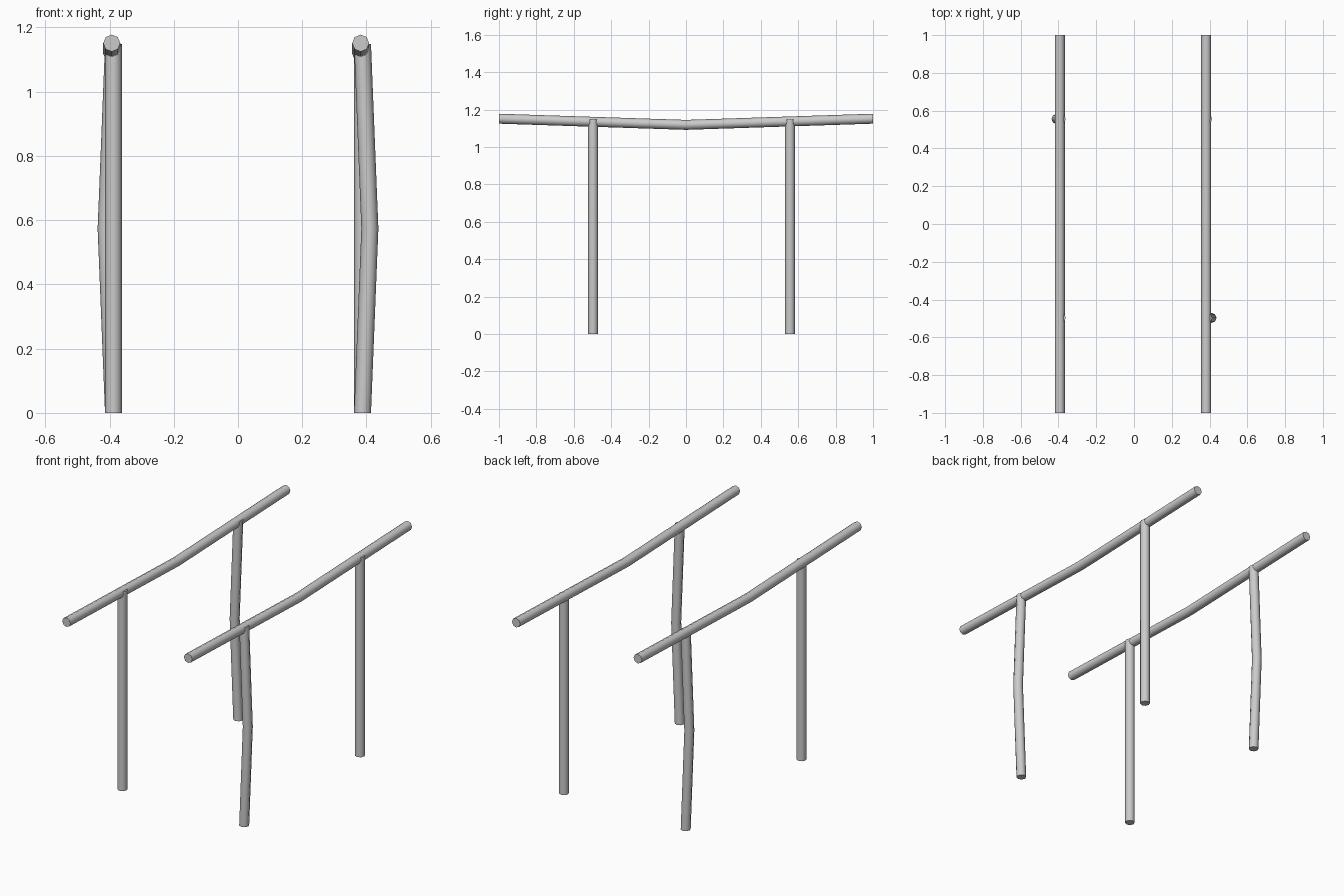
import bpy, bmesh, math
from mathutils import Vector

if "Cube" in bpy.data.objects:
    bpy.data.objects.remove(bpy.data.objects["Cube"])

R = 0.0265   # tube radius
SIDES = 8


def tube(name, path, axis):
    """Capped eight-sided tube through the path points, rings square to axis."""
    u = Vector((1, 0, 0))
    v = Vector((0, 0, 1)) if axis == 'Y' else Vector((0, 1, 0))
    bm = bmesh.new()
    rings = []
    for p in path:
        rings.append([bm.verts.new(Vector(p)
                      + u * R * math.cos(2 * math.pi * i / SIDES)
                      + v * R * math.sin(2 * math.pi * i / SIDES))
                      for i in range(SIDES)])
    for a, b in zip(rings, rings[1:]):
        for i in range(SIDES):
            j = (i + 1) % SIDES
            bm.faces.new((a[i], a[j], b[j], b[i]))
    bm.faces.new(rings[0])
    bm.faces.new(rings[-1])
    bmesh.ops.recalc_face_normals(bm, faces=bm.faces)
    mesh = bpy.data.meshes.new(name)
    bm.to_mesh(mesh)
    bm.free()
    obj = bpy.data.objects.new(name, mesh)
    bpy.context.collection.objects.link(obj)
    # smooth sides, sharp end caps
    bpy.ops.object.select_all(action='DESELECT')
    obj.select_set(True)
    bpy.context.view_layer.objects.active = obj
    bpy.ops.object.shade_smooth_by_angle(angle=math.radians(50))
    return obj


FRONT, BACK, TOP = -0.497, 0.556, 1.148

# Each side: one sagging rail, one straight post, one post bowed outwards
for side, s, bent_y, straight_y in (("left", -1, BACK, FRONT),
                                    ("right", 1, FRONT, BACK)):
    x = s * 0.3875
    rail_x = x - 0.0055
    tube(side + "_rail",
         [(rail_x, -1, 1.151), (rail_x, 0, 1.118), (rail_x, 1, 1.151)], 'Y')
    tube(side + "_straight_post",
         [(x, straight_y, 0), (x, straight_y, TOP)], 'Z')
    tube(side + "_bowed_post",
         [(x, bent_y, 0), (x + s * 0.023, bent_y, TOP / 2), (x, bent_y, TOP)], 'Z')
